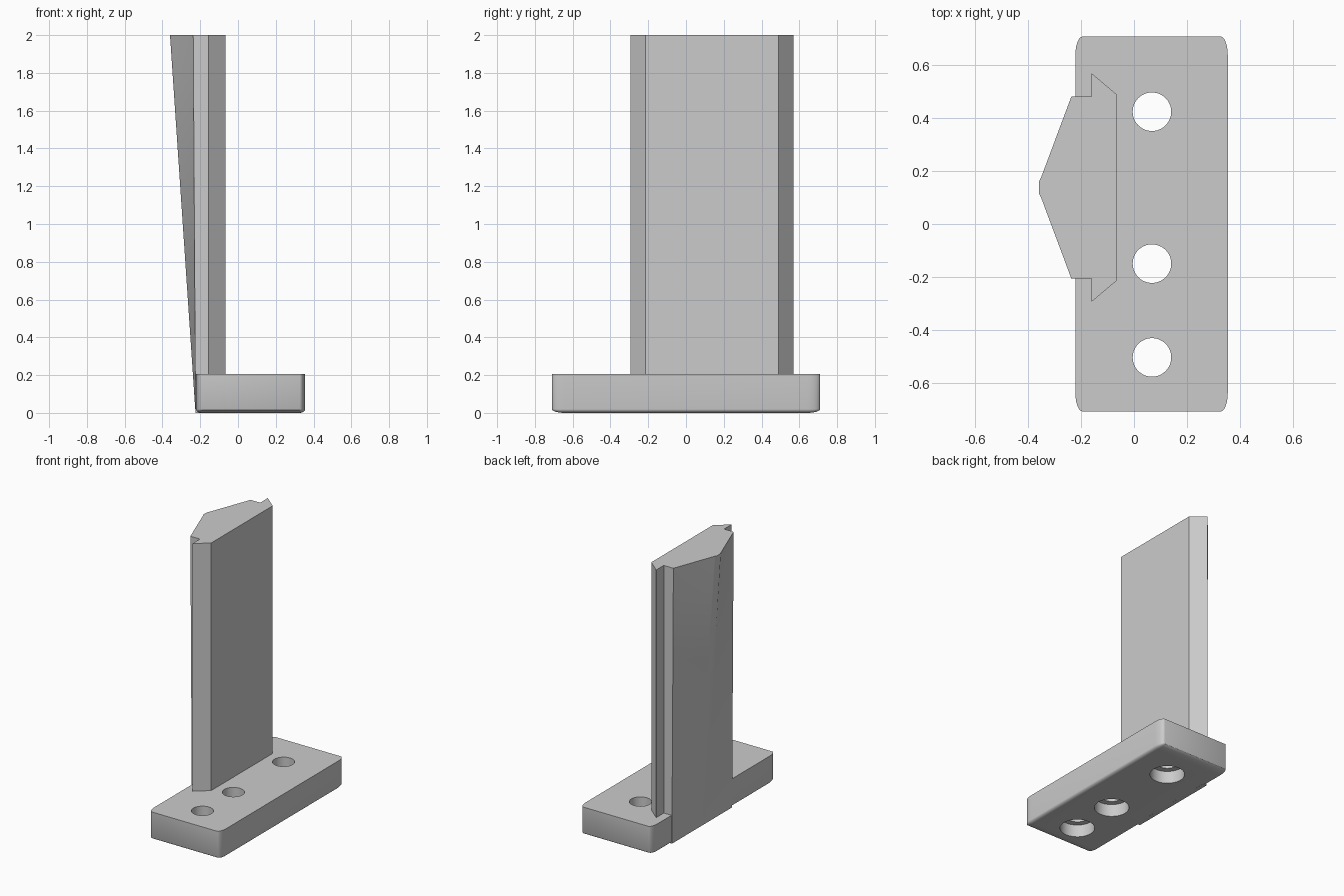
import bpy
import bmesh

if "Cube" in bpy.data.objects:
    bpy.data.objects.remove(bpy.data.objects["Cube"], do_unlink=True)

GREY = (0.6, 0.6, 0.6, 1.0)
grey = bpy.data.materials.new("plain grey")
grey.use_nodes = True
grey.diffuse_color = GREY
grey.node_tree.nodes["Principled BSDF"].inputs["Base Color"].default_value = GREY


def add_object(name, bm):
    bmesh.ops.recalc_face_normals(bm, faces=bm.faces)
    mesh = bpy.data.meshes.new(name)
    bm.to_mesh(mesh)
    bm.free()
    mesh.materials.append(grey)
    obj = bpy.data.objects.new(name, mesh)
    bpy.context.collection.objects.link(obj)
    return obj


def loft(name, rings):
    """Solid through a stack of closed rings with equal point counts."""
    bm = bmesh.new()
    rows = [[bm.verts.new(p) for p in ring] for ring in rings]
    n = len(rows[0])
    for low, high in zip(rows, rows[1:]):
        for i in range(n):
            j = (i + 1) % n
            bm.faces.new((low[i], low[j], high[j], high[i]))
    bm.faces.new(rows[0])
    bm.faces.new(rows[-1])
    return add_object(name, bm)


def combine(target, other, operation):
    mod = target.modifiers.new(other.name, "BOOLEAN")
    mod.object = other
    mod.operation = operation
    mod.solver = "EXACT"
    other.hide_render = True
    other.hide_set(True)


def finish(obj):
    """Apply the modifiers and smooth only the soft edges."""
    bpy.ops.object.select_all(action="DESELECT")
    bpy.context.view_layer.objects.active = obj
    obj.select_set(True)
    for mod in list(obj.modifiers):
        bpy.ops.object.modifier_apply(modifier=mod.name)
    bpy.ops.object.shade_smooth_by_angle(angle=0.5)


# Base plate: rounded upright corners and rounded bottom rim
RADII = (0.028, 0.07, 0.02)
SIZE = (0.577, 1.42, 0.205)
bm = bmesh.new()
bmesh.ops.create_cube(bm, size=1)
bmesh.ops.scale(bm, vec=[s / r for s, r in zip(SIZE, RADII)], verts=bm.verts)
rim = [e for e in bm.edges if min(v.co.z for v in e.verts) < 0]
bmesh.ops.bevel(bm, geom=rim, offset=1, segments=6, profile=0.5, affect="EDGES")
bmesh.ops.scale(bm, vec=RADII, verts=bm.verts)
bmesh.ops.translate(bm, vec=(0.0665, 0, SIZE[2] / 2), verts=bm.verts)
base = add_object("base_plate", bm)

# Screw holes, counterbored from below
cutters = []
for y in (-0.505, -0.15, 0.425):
    for radius, z in ((0.073, 0.15), (0.115, -0.06)):
        bpy.ops.mesh.primitive_cylinder_add(vertices=48, radius=radius, depth=0.3,
                                            location=(0.068, y, z))
        cutter = bpy.context.object
        cutter.name = "hole_cutter"
        cutter.data.materials.append(grey)
        combine(base, cutter, "DIFFERENCE")
        cutters.append(cutter)
finish(base)

# Dovetail rail: wide edge at the back, narrower flat face
MID = 0.138
rail = [(-0.16, -0.432), (-0.065, -0.352), (-0.065, 0.352), (-0.16, 0.432)]
blade = loft("upright_blade", [[(x, MID + y, z) for x, y in rail] for z in (0.1, 2)])

# Tapering ridge: flat at the foot, pointed in section at the top
half = [(-0.237, 0.345), (-0.351, 0.04), (-0.36, 0.022)]
hull = half + [(x, -y) for x, y in reversed(half)]
FOOT = -0.225


def ridge_ring(z, inner):
    t = z / 2
    ring = [(FOOT + (x - FOOT) * t, MID + y, z) for x, y in hull]
    return ring + [(inner, MID - 0.345, z), (inner, MID + 0.345, z)]


levels = [0.05] + [0.25 * i for i in range(1, 9)]
ridge = loft("ridge", [ridge_ring(0, -0.195)] + [ridge_ring(z, -0.14) for z in levels])
combine(blade, ridge, "UNION")
finish(blade)

for helper in cutters + [ridge]:
    bpy.data.objects.remove(helper, do_unlink=True)
